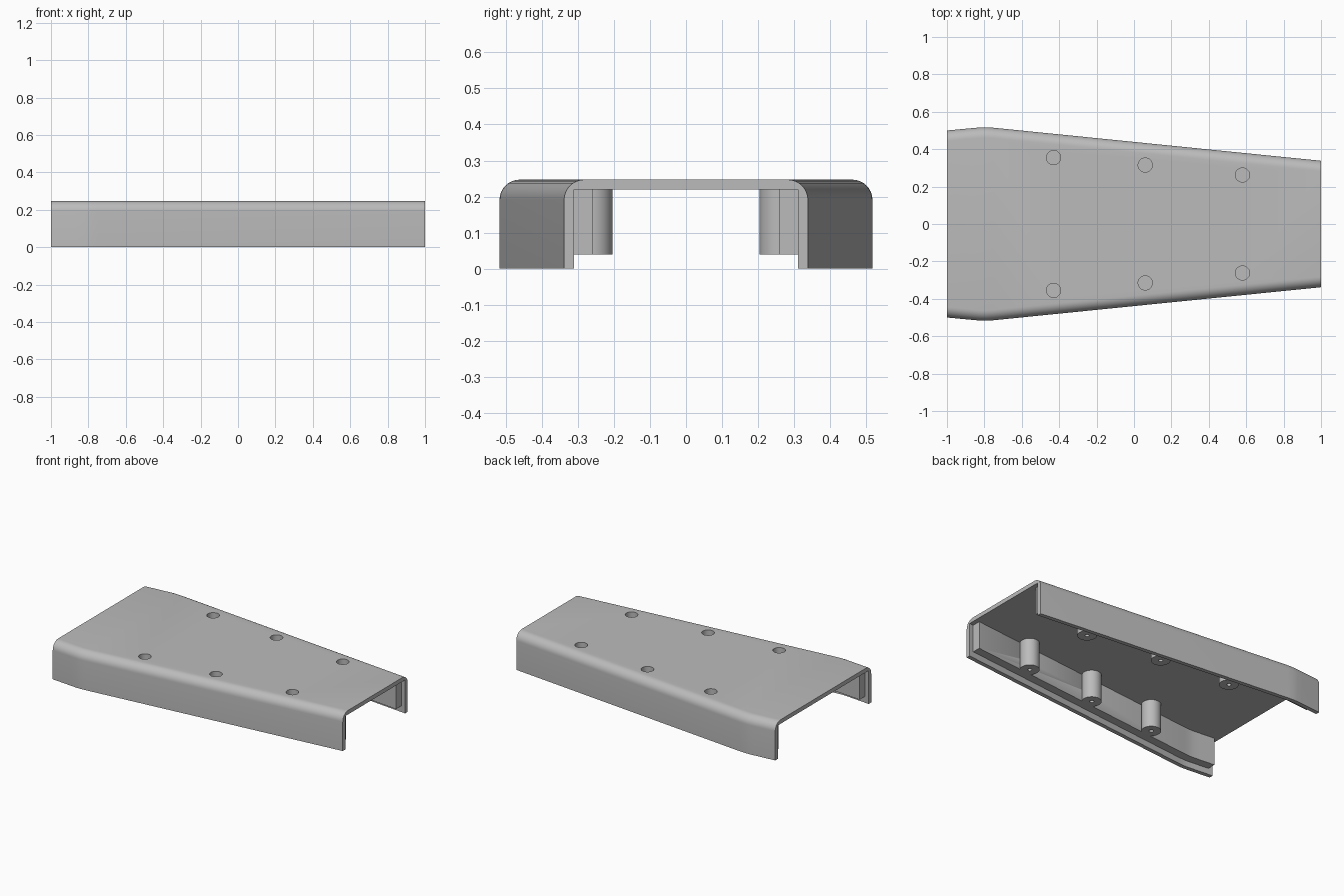
import bpy, bmesh
from math import cos, sin, pi

cube = bpy.data.objects.get("Cube")
if cube:
    bpy.data.objects.remove(cube, do_unlink=True)

HEIGHT, WALL, FILLET = 0.247, 0.027, 0.056
LINER, LEDGE, SETBACK = 0.055, 0.04, 0.03
BOSS_R, HOLE_R, PILOT_R = 0.058, 0.038, 0.013
OUTLINE = [(-1, 0.5), (-0.86, 0.513), (-0.82, 0.5165), (-0.79, 0.517),
           (-0.75, 0.5145), (1, 0.338)]          # x, half width
BOSSES = [(-0.43, 0.355), (0.06, 0.315), (0.58, 0.262)]

grey = bpy.data.materials.new("mid grey")
grey.use_nodes = True
grey.diffuse_color = (0.5, 0.5, 0.5, 1)
grey.node_tree.nodes["Principled BSDF"].inputs["Base Color"].default_value = (0.5, 0.5, 0.5, 1)


def make_object(name, bm):
    bmesh.ops.recalc_face_normals(bm, faces=bm.faces)
    mesh = bpy.data.meshes.new(name)
    bm.to_mesh(mesh)
    bm.free()
    mesh.materials.append(grey)
    obj = bpy.data.objects.new(name, mesh)
    bpy.context.collection.objects.link(obj)
    return obj


def loft(name, stations, section):
    """Skin a closed (y, z) section that depends on the half width along x."""
    bm = bmesh.new()
    rings = [[bm.verts.new((x, y, z)) for y, z in section(w)] for x, w in stations]
    for a, b in zip(rings, rings[1:]):
        for i in range(len(a)):
            j = (i + 1) % len(a)
            bm.faces.new((a[i], a[j], b[j], b[i]))
    bm.faces.new(rings[0])
    bm.faces.new(rings[-1][::-1])
    return make_object(name, bm)


def cylinder(bm, x, y, radius, bottom, top):
    made = bmesh.ops.create_cone(bm, cap_ends=True, segments=40, radius1=radius,
                                 radius2=radius, depth=top - bottom)
    bmesh.ops.translate(bm, verts=made["verts"], vec=(x, y, (top + bottom) / 2))


def shell_section(w):
    # Rounded channel: outer skin, then the square inner skin
    arc = [(w - FILLET + FILLET * cos(t), HEIGHT - FILLET + FILLET * sin(t))
           for t in (i * pi / 16 for i in range(9))]
    half = [(w, 0)] + arc
    inner = [(w - WALL, 0), (w - WALL, HEIGHT - WALL)]
    return (half + [(-y, z) for y, z in reversed(half)]
            + [(-y, z) for y, z in inner] + inner[::-1])


def liner_section(side):
    def section(w):
        near, far = w - WALL - LINER, w - WALL / 2
        top = HEIGHT - WALL + 0.002
        return [(side * near, LEDGE), (side * far, LEDGE), (side * far, LEDGE + 0.02),
                (side * (w - WALL), top), (side * near, top)]
    return section


# Outer shell
parts = [loft("shell", OUTLINE, shell_section)]

# Inner wall liners, set back from both ends
inset = [(x * (1 - SETBACK) if abs(x) == 1 else x, w + (0.003 if abs(x) == 1 else 0))
         for x, w in OUTLINE]
for side, label in ((1, "back"), (-1, "front")):
    parts.append(loft(label + "_liner", inset, liner_section(side)))

# Screw bosses and the tools for their holes
bores, pilots = bmesh.new(), bmesh.new()
for side, label in ((1, "back"), (-1, "front")):
    for n, (x, y) in enumerate(BOSSES, 1):
        bm = bmesh.new()
        cylinder(bm, x, side * y, BOSS_R, LEDGE, HEIGHT - WALL + 0.004)
        parts.append(make_object(f"{label}_boss_{n}", bm))
        cylinder(bores, x, side * y, HOLE_R, 0.12, HEIGHT + 0.1)
        cylinder(pilots, x, side * y, PILOT_R, LEDGE - 0.05, LEDGE + 0.05)
cutters = [make_object("bore_cutter", bores), make_object("pilot_cutter", pilots)]
for c in cutters:
    c.hide_render = True

# Cut the holes and finish the shading
for obj in parts:
    bpy.ops.object.select_all(action="DESELECT")
    bpy.context.view_layer.objects.active = obj
    obj.select_set(True)
    for c in cutters:
        if c.name.startswith("pilot") and "boss" not in obj.name:
            continue
        mod = obj.modifiers.new("hole", "BOOLEAN")
        mod.operation, mod.solver, mod.object = "DIFFERENCE", "EXACT", c
        bpy.ops.object.modifier_apply(modifier=mod.name)
    bpy.ops.object.shade_smooth_by_angle(angle=0.52)
for c in cutters:
    bpy.data.objects.remove(c, do_unlink=True)
